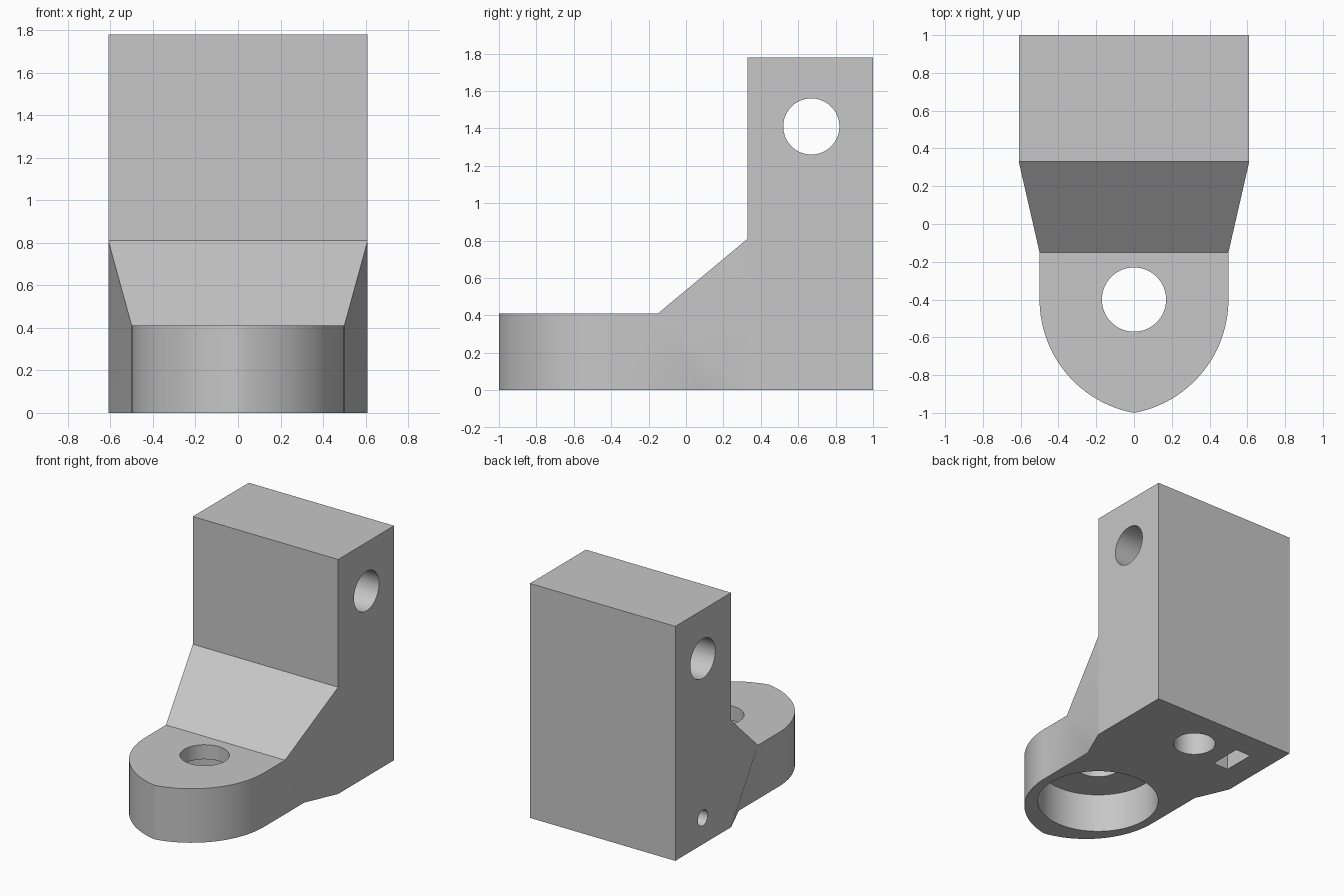
import bpy, bmesh, math
from mathutils import Matrix, Vector

default = bpy.data.objects.get("Cube")
if default:
    bpy.data.objects.remove(default, do_unlink=True)

grey = bpy.data.materials.new("plain grey")
grey.use_nodes = True
colour = (0.57, 0.57, 0.57, 1)
grey.diffuse_color = colour
grey.node_tree.nodes["Principled BSDF"].inputs["Base Color"].default_value = colour

# Main dimensions
WALL_X, WALL_FRONT, WALL_BACK, WALL_TOP = 0.61, 0.33, 1.0, 1.78
BASE_X, BASE_TOP, ARC_Y = 0.5, 0.41, -0.4
POST_Y = 0.67


def finish(name, bm):
    bmesh.ops.recalc_face_normals(bm, faces=bm.faces)
    mesh = bpy.data.meshes.new(name)
    bm.to_mesh(mesh)
    bm.free()
    mesh.materials.append(grey)
    obj = bpy.data.objects.new(name, mesh)
    bpy.context.collection.objects.link(obj)
    return obj


def box(name, low, high):
    bm = bmesh.new()
    bmesh.ops.create_cube(bm, size=1)
    low, high = Vector(low), Vector(high)
    for v in bm.verts:
        v.co = (low + high) / 2 + v.co * (high - low)
    return finish(name, bm)


def rod(name, centre, radius, length, axis="Z", segments=64):
    bm = bmesh.new()
    turn = Matrix.Rotation(math.pi / 2, 4, "Y") if axis == "X" else Matrix()
    bmesh.ops.create_cone(bm, cap_ends=True, segments=segments, radius1=radius,
                          radius2=radius, depth=length,
                          matrix=Matrix.Translation(centre) @ turn)
    return finish(name, bm)


def combine(target, other, operation):
    other.hide_render = True
    mod = target.modifiers.new(other.name, "BOOLEAN")
    mod.operation, mod.solver, mod.object = operation, "EXACT", other
    bpy.context.view_layer.objects.active = target
    bpy.ops.object.modifier_apply(modifier=mod.name)
    bpy.data.objects.remove(other, do_unlink=True)


def rounded_base():
    # Two arcs meet in a faint point at the front
    offset = 0.11
    radius = BASE_X + offset
    sweep = math.acos(offset / radius)
    steps = 24
    side = [(radius * math.cos(sweep * i / steps) - offset,
             ARC_Y - radius * math.sin(sweep * i / steps)) for i in range(steps + 1)]
    outline = [(BASE_X, 0.4)] + side + [(-x, y) for x, y in side[-2::-1]] + [(-BASE_X, 0.4)]
    bm = bmesh.new()
    face = bm.faces.new([bm.verts.new((x, y, 0)) for x, y in outline])
    up = bmesh.ops.extrude_face_region(bm, geom=[face])["geom"]
    bmesh.ops.translate(bm, vec=(0, 0, BASE_TOP),
                        verts=[v for v in up if isinstance(v, bmesh.types.BMVert)])
    return finish("rounded_base", bm)


def gusset():
    # Hull from the base's top edge to the lower part of the wall
    bm = bmesh.new()
    for s in (-1, 1):
        for x, y, z in ((BASE_X, -0.15, BASE_TOP), (BASE_X, 0.08, 0),
                        (WALL_X, WALL_FRONT, 0), (WALL_X, WALL_FRONT, 0.81),
                        (WALL_X, 0.5, 0), (WALL_X, 0.5, 0.81)):
            bm.verts.new((s * x, y, z))
    bmesh.ops.convex_hull(bm, input=bm.verts)
    bmesh.ops.dissolve_limit(bm, angle_limit=0.01, verts=bm.verts, edges=bm.edges)
    return finish("gusset", bm)


# Solid body
bracket = box("bracket", (-WALL_X, WALL_FRONT, 0), (WALL_X, WALL_BACK, WALL_TOP))
combine(bracket, gusset(), "UNION")
combine(bracket, rounded_base(), "UNION")

# Holes and pockets
for cutter in (
    rod("base_hole", (0, ARC_Y, 0.3), 0.17, 1),
    rod("base_recess", (0, ARC_Y, 0), 0.43, 0.6, segments=96),
    rod("cross_hole", (0, POST_Y, 1.41), 0.15, 2, "X"),
    rod("post_socket", (0, POST_Y, 0), 0.15, 1.6),
    rod("screw_hole", (-0.5, POST_Y, 0.2), 0.06, 1, "X", 32),
    box("nut_pocket", (-0.415, POST_Y - 0.125, -0.2), (-0.285, POST_Y + 0.125, 0.33)),
):
    combine(bracket, cutter, "DIFFERENCE")

# Smooth the curved walls, keep the edges sharp
bpy.ops.object.select_all(action="DESELECT")
bracket.select_set(True)
bpy.context.view_layer.objects.active = bracket
bpy.ops.object.shade_smooth_by_angle(angle=math.radians(30))
